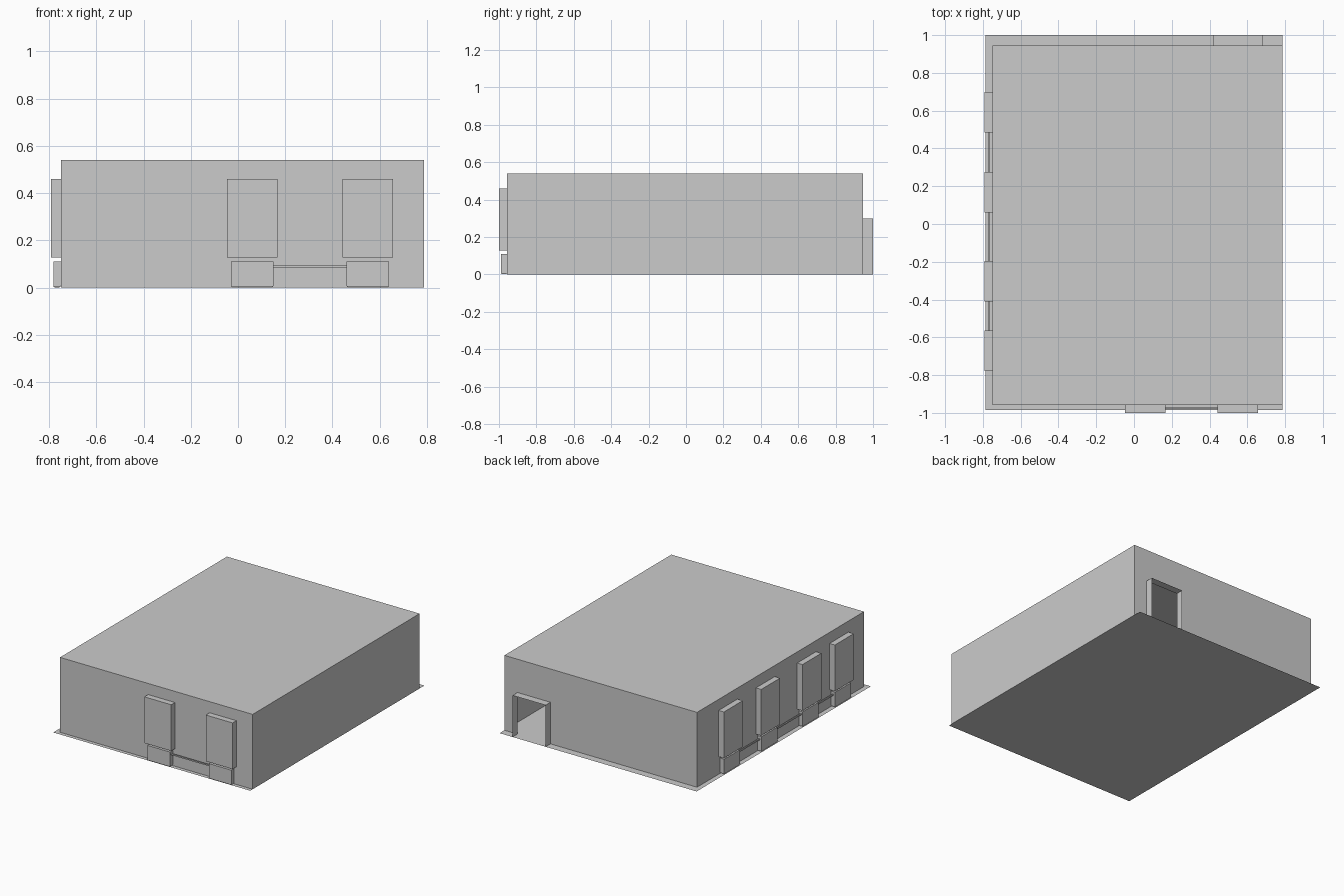
import bpy, bmesh
from mathutils import Vector

if "Cube" in bpy.data.objects:
    bpy.data.objects.remove(bpy.data.objects["Cube"])

X0, X1, Y0, Y1, H = -0.75, 0.787, -0.957, 0.945, 0.54
WZ0, WZ1, RZ = 0.127, 0.46, 0.11
left_windows = [-0.672, -0.303, 0.167, 0.592]    # centres along y
front_windows = [0.06, 0.55]                     # centres along x
WHALF, RHALF = 0.107, 0.09


def finish(bm, name):
    bmesh.ops.remove_doubles(bm, verts=bm.verts, dist=1e-5)
    me = bpy.data.meshes.new(name)
    bm.to_mesh(me)
    bm.free()
    ob = bpy.data.objects.new(name, me)
    bpy.context.collection.objects.link(ob)
    return ob


def quad(bm, pts, normal):
    f = bm.faces.new([bm.verts.new(p) for p in pts])
    f.normal_update()
    if f.normal.dot(Vector(normal)) < 0:
        f.normal_flip()


def wall(name, place, u0, u1, normal, holes=(), depth=0.0, pane=True):
    """Thin wall with holes (ua, ub, za, zb); each hole gets an outward reveal."""
    bm = bmesh.new()
    us = sorted({u0, u1, *[u for h in holes for u in h[:2]]})
    zs = sorted({0, H, *[z for h in holes for z in h[2:]]})
    for a, b in zip(us, us[1:]):
        for c, d in zip(zs, zs[1:]):
            if any(h[0] < (a + b) / 2 < h[1] and h[2] < (c + d) / 2 < h[3] for h in holes):
                continue
            quad(bm, [place(a, 0, c), place(b, 0, c), place(b, 0, d), place(a, 0, d)], normal)
    for a, b, c, d in holes:
        ring = [(a, c), (b, c), (b, d), (a, d)]
        mid = Vector(place((a + b) / 2, 0, (c + d) / 2))
        for i in range(4):
            (p, q), (r, s) = ring[i], ring[(i + 1) % 4]
            if q == s == 0:
                continue                         # floor side of a doorway stays open
            edge_mid = Vector(place((p + r) / 2, 0, (q + s) / 2))
            quad(bm, [place(p, 0, q), place(r, 0, s), place(r, depth, s), place(p, depth, q)],
                 edge_mid - mid)
        if pane:
            quad(bm, [place(u, depth, z) for u, z in ring], normal)
    return finish(bm, name)


def box(name, lo, hi, bevel=0.0):
    bm = bmesh.new()
    bmesh.ops.create_cube(bm, size=1)
    for v in bm.verts:
        v.co = [lo[i] if v.co[i] < 0 else hi[i] for i in range(3)]
    if bevel:
        low = [e for e in bm.edges if all(v.co.z < lo[2] + 1e-6 for v in e.verts)]
        bmesh.ops.bevel(bm, geom=low, offset=bevel, segments=2, affect='EDGES', profile=0.5)
    return finish(bm, name)


def on_front(u, d, z): return (u, Y0 - d, z)
def on_back(u, d, z): return (u, Y1 + d, z)
def on_left(u, d, z): return (X0 - d, u, z)
def on_right(u, d, z): return (X1 + d, u, z)


def window_holes(centres):
    return [(c - WHALF, c + WHALF, WZ0, WZ1) for c in centres]


# room shell
wall("front_wall", on_front, X0, X1, (0, -1, 0), window_holes(front_windows), 0.043)
wall("left_wall", on_left, Y0, Y1, (-1, 0, 0), window_holes(left_windows), 0.042)
wall("right_wall", on_right, Y0, Y1, (1, 0, 0))
wall("back_wall", on_back, X0, X1, (0, 1, 0), [(0.42, 0.683, 0, 0.30)], 0.055, pane=False)

# ceiling and floor sheets
bm = bmesh.new()
quad(bm, [(X0, Y0, H), (X1, Y0, H), (X1, Y1, H), (X0, Y1, H)], (0, 0, 1))
finish(bm, "ceiling")
bm = bmesh.new()
quad(bm, [(-0.785, -0.985, 0), (X1, -0.985, 0), (X1, 1, 0), (-0.785, 1, 0)], (0, 0, 1))
finish(bm, "floor")


def heating(prefix, place, centres):
    """Radiators below the windows, joined by thin pipes."""
    def span(name, a, b, d0, d1, z0, z1, bevel=0.0):
        p, q = place(a, d0, z0), place(b, d1, z1)
        box(name, [min(s) for s in zip(p, q)], [max(s) for s in zip(p, q)], bevel)
    for i, c in enumerate(centres):
        span(f"{prefix}_radiator_{i + 1}", c - RHALF, c + RHALF, 0.0005, 0.032, 0.001, RZ, 0.007)
    for i, (a, b) in enumerate(zip(centres, centres[1:])):
        span(f"{prefix}_pipe_{i + 1}", a + RHALF, b - RHALF, 0.012, 0.021, 0.085, 0.094)


# radiators and pipes
heating("front", on_front, front_windows)
heating("left", on_left, left_windows)
